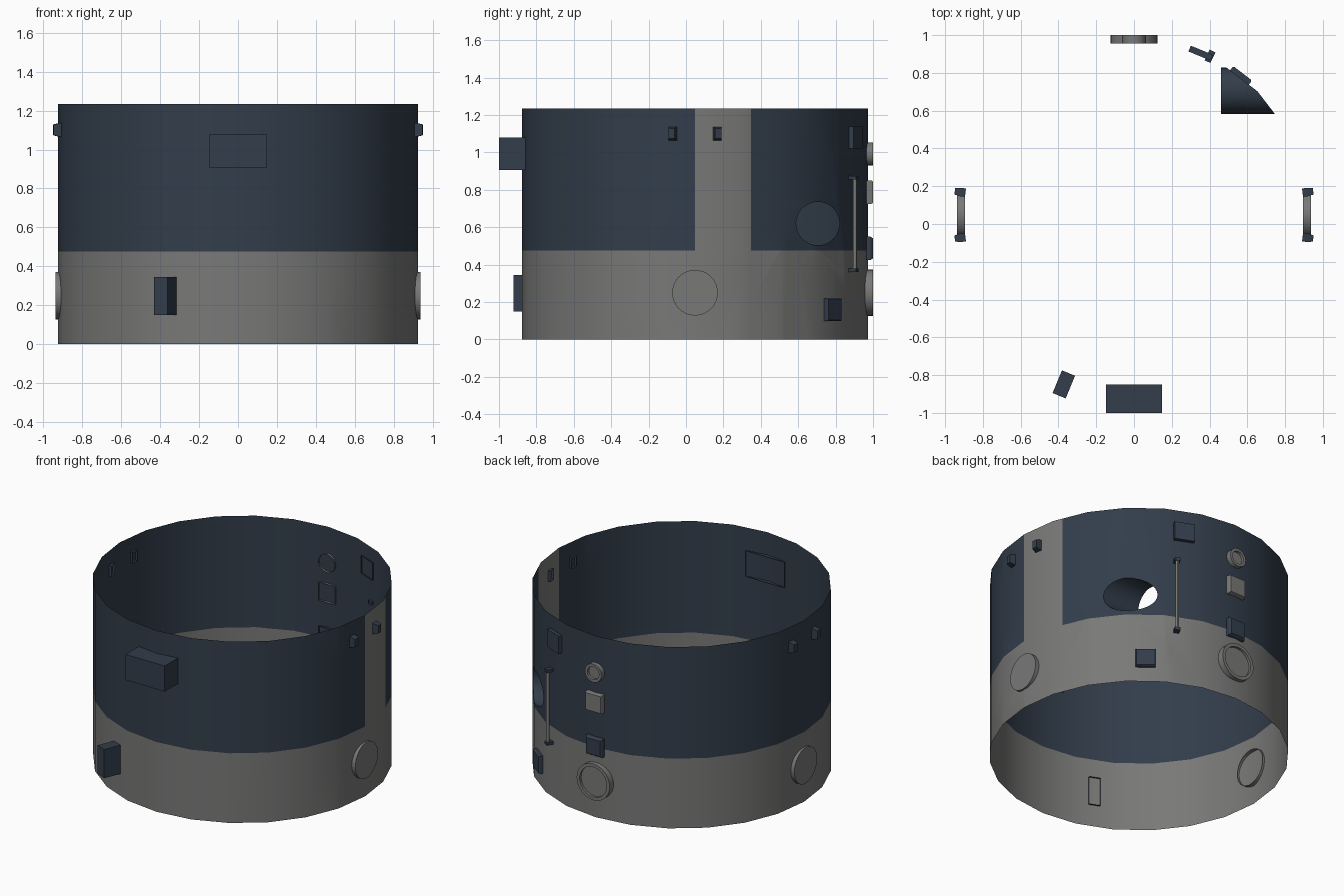
import bpy, bmesh
from math import sin, cos, radians, pi
from mathutils import Vector

if "Cube" in bpy.data.objects:
    bpy.data.objects.remove(bpy.data.objects["Cube"])

CY, R, H, BAND = 0.048, 0.925, 1.235, 0.475
SIDES = 24
APOTHEM = R * cos(pi / SIDES)


def material(name, rgb):
    m = bpy.data.materials.new(name)
    m.use_nodes = True
    m.diffuse_color = (*rgb, 1)
    bsdf = m.node_tree.nodes["Principled BSDF"]
    bsdf.inputs["Base Color"].default_value = (*rgb, 1)
    bsdf.inputs["Roughness"].default_value = 0.7
    return m


GREY = material("warm grey", (0.19, 0.19, 0.187))
NAVY = material("dark navy", (0.032, 0.047, 0.07))


def finish(name, bm, *mats):
    mesh = bpy.data.meshes.new(name)
    bm.to_mesh(mesh)
    bm.free()
    obj = bpy.data.objects.new(name, mesh)
    for m in mats:
        mesh.materials.append(m)
    bpy.context.collection.objects.link(obj)
    bpy.ops.object.select_all(action='DESELECT')
    obj.select_set(True)
    bpy.context.view_layer.objects.active = obj
    bpy.ops.object.shade_smooth_by_angle(angle=radians(30))
    return obj


def on_wall(az, r, side, z):
    """Point at a radius, shifted sideways along the wall."""
    a = radians(az)
    return Vector((r * cos(a) - side * sin(a), CY + r * sin(a) + side * cos(a), z))


def loft(bm, rings, cap_start=False, cap_end=False):
    loops = [[bm.verts.new(p) for p in ring] for ring in rings]
    for a, b in zip(loops, loops[1:]):
        for i in range(len(a)):
            j = (i + 1) % len(a)
            bm.faces.new((a[i], a[j], b[j], b[i]))
    if cap_start:
        bm.faces.new(loops[0][::-1])
    if cap_end:
        bm.faces.new(loops[-1])


def wall_box(name, az, r0, r1, width, z0, z1, mat, taper=1.0, slope=0.5):
    """Open-backed box on the wall; its outer part may taper."""
    zc, hw, hh = (z0 + z1) / 2, width / 2, (z1 - z0) / 2
    rm = r0 + (r1 - r0) * slope
    rings = [[on_wall(az, r, s * hw * k, zc + t * hh * k)
              for s, t in ((-1, -1), (1, -1), (1, 1), (-1, 1))]
             for r, k in ((r0, 1), (rm, 1), (r1, taper))]
    bm = bmesh.new()
    loft(bm, rings, cap_end=True)
    return finish(name, bm, mat)


def wall_disc(name, az, z, profile, mat, n=32):
    """Disc facing outward, from (distance, radius) steps."""
    rings = [[on_wall(az, r, q * cos(2 * pi * i / n), z + q * sin(2 * pi * i / n))
              for i in range(n)] for r, q in profile]
    bm = bmesh.new()
    loft(bm, rings, cap_end=True)
    return finish(name, bm, mat)


# Tunnel opening, running along x
TY, TZ, T_IN, T_OUT, T_END, TN = 0.705, 0.62, 0.116, 0.123, 0.46, 32


def tunnel_ring(x, radius):
    return [Vector((x, TY + radius * cos(2 * pi * i / TN), TZ + radius * sin(2 * pi * i / TN)))
            for i in range(TN)]


# Hull shell with grey lower band and one grey vertical stripe
bm = bmesh.new()
loft(bm, [[on_wall(i * 360 / SIDES, R, 0, z) for i in range(SIDES)] for z in (0, BAND, H)])
STRIPE_END = CY + 0.3


def split(bm, faces, co, no):
    geom = set(faces)
    for f in faces:
        geom.update(f.edges)
        geom.update(f.verts)
    bmesh.ops.bisect_plane(bm, geom=list(geom), plane_co=co, plane_no=no, dist=1e-5)


split(bm, [f for f in bm.faces if f.calc_center_median().x > 0], (0, STRIPE_END, 0), (0, 1, 0))

planes = []


def inside(f):
    c = f.calc_center_median()
    return c.x > 0 and all((c - p).dot(n) < 0 for p, n in planes)


ring = tunnel_ring(0, T_IN)
for p, q in zip(ring, ring[1:] + ring[:1]):
    mid = (p + q) / 2
    normal = (mid - Vector((0, TY, TZ))).normalized()
    split(bm, [f for f in bm.faces if inside(f)], mid, normal)
    planes.append((mid, normal))
bmesh.ops.delete(bm, geom=[f for f in bm.faces if inside(f)], context='FACES')

for f in bm.faces:
    c = f.calc_center_median()
    grey = c.z < BAND or (c.x > 0 and CY < c.y < STRIPE_END)
    f.material_index = 0 if grey else 1
finish("hull_shell", bm, GREY, NAVY)

# Tunnel sleeve trimmed to the hull facets
bm = bmesh.new()
loft(bm, [tunnel_ring(0.85, T_OUT), tunnel_ring(T_END, T_OUT),
          tunnel_ring(T_END, T_IN), tunnel_ring(0.85, T_IN)])
for az in (37.5, 52.5, 67.5):
    bmesh.ops.bisect_plane(bm, geom=bm.verts[:] + bm.edges[:] + bm.faces[:],
                           plane_co=on_wall(az, APOTHEM, 0, 0),
                           plane_no=on_wall(az, 1, 0, 0) - on_wall(az, 0, 0, 0),
                           clear_outer=True)
finish("tunnel_sleeve", bm, NAVY)

# Front equipment boxes
wall_box("front_box", -90, 0.898, 1.048, 0.295, 0.905, 1.08, NAVY)
wall_box("front_lower_box", -112.5, 0.906, 1.036, 0.075, 0.15, 0.345, NAVY)

# Side covers and upper brackets, mirrored left and right
for side, az in (("left", 0), ("right", 180)):
    wall_disc(side + "_round_cover", az, 0.25, ((0.895, 0.122), (0.936, 0.122)), GREY)
    for label, turn in (("a", 7.5), ("b", -7.5)):
        wall_box(f"{side}_bracket_{label}", az + turn, 0.9, 0.957, 0.045,
                 1.065, 1.137, NAVY, taper=0.75, slope=0.4)

# Back column of fittings
wall_disc("back_round_cover", 90, 0.25,
          ((0.907, 0.124), (0.952, 0.124), (0.952, 0.102), (0.935, 0.102)), GREY)
wall_disc("back_ring", 90, 0.992,
          ((0.907, 0.0625), (0.952, 0.0625), (0.952, 0.044), (0.935, 0.044)), GREY, n=16)
wall_box("back_plate", 90, 0.907, 0.952, 0.125, 0.725, 0.85, GREY, taper=0.92, slope=0.8)
wall_box("back_box", 90, 0.907, 0.952, 0.125, 0.425, 0.55, NAVY, taper=0.85, slope=0.7)

# Fittings between back and left
wall_box("upper_plate", 67.5, 0.91, 0.943, 0.13, 1.02, 1.14, NAVY)
wall_box("lower_plate", 52.5, 0.905, 0.945, 0.125, 0.10, 0.22, NAVY, taper=0.92, slope=0.8)

# Handrail with its two mounts
RAIL = 64.4
bm = bmesh.new()
loft(bm, [[on_wall(RAIL, 0.948 + 0.011 * cos(pi * i / 6), 0.011 * sin(pi * i / 6), z)
           for i in range(12)] for z in (0.37, 0.865)], True, True)
finish("handrail", bm, GREY)
for label, z in (("lower", 0.36), ("upper", 0.855)):
    wall_box(label + "_rail_mount", RAIL, 0.9, 0.962, 0.034, z, z + 0.02, NAVY)
